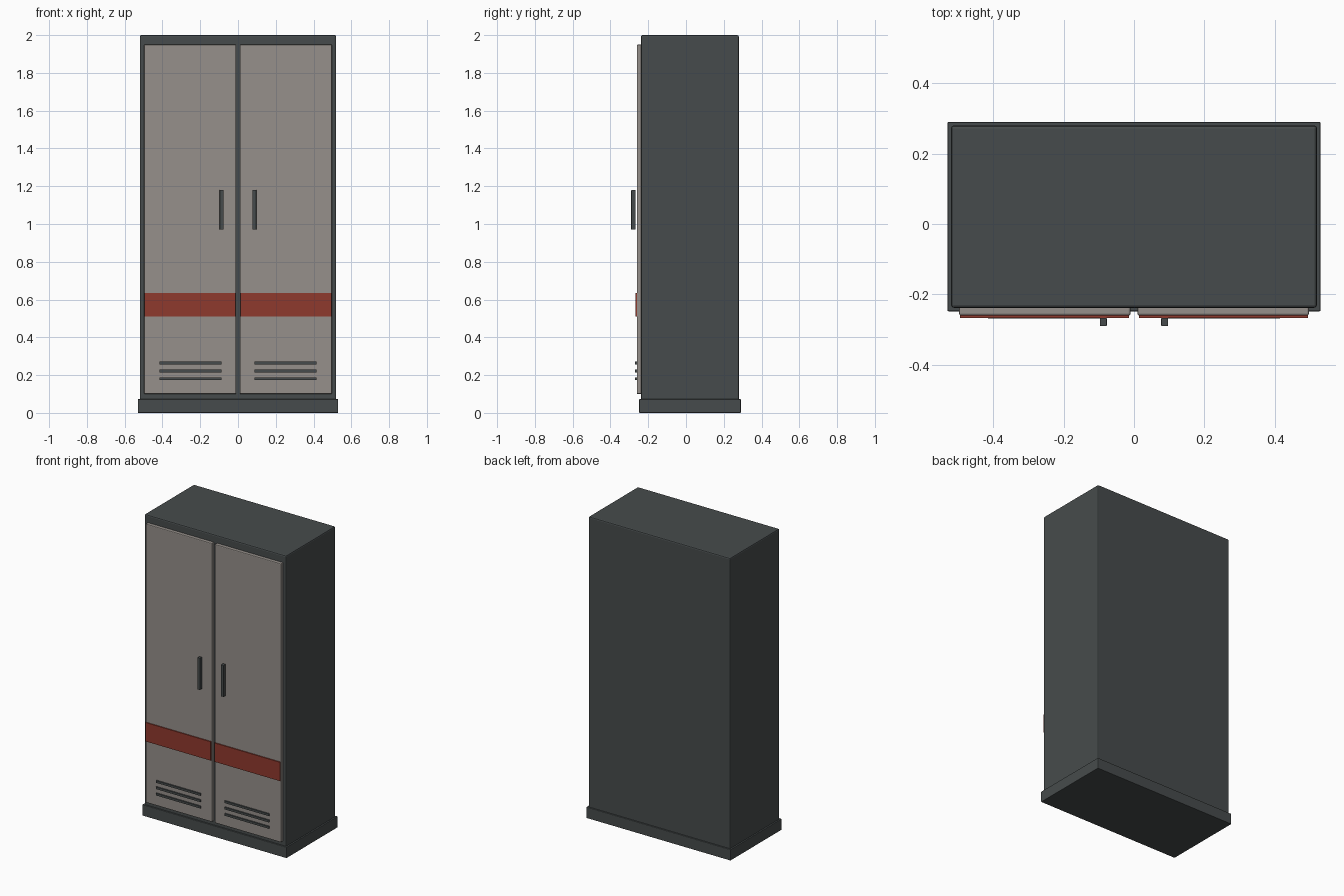
import bpy

cube = bpy.data.objects.get("Cube")
if cube:
    bpy.data.objects.remove(cube, do_unlink=True)


def material(name, rgb):
    m = bpy.data.materials.new(name)
    m.use_nodes = True
    m.diffuse_color = (*rgb, 1)
    bsdf = next(n for n in m.node_tree.nodes if n.type == "BSDF_PRINCIPLED")
    bsdf.inputs["Base Color"].default_value = (*rgb, 1)
    return m


DARK = material("dark slate", (0.062, 0.071, 0.072))
GREY = material("warm grey", (0.305, 0.279, 0.258))
RED = material("brick red", (0.275, 0.041, 0.026))


def box(name, xs, ys, zs, mat, bevel=0.0):
    """Box spanning the given ranges, with optional softened edges."""
    bpy.ops.mesh.primitive_cube_add(size=1)
    ob = bpy.context.object
    ob.name = name
    ob.location = [(a + b) / 2 for a, b in (xs, ys, zs)]
    ob.scale = [b - a for a, b in (xs, ys, zs)]
    bpy.ops.object.transform_apply(location=True, rotation=False, scale=True)
    ob.data.materials.append(mat)
    if bevel:
        mod = ob.modifiers.new("soft edges", "BEVEL")
        mod.width = bevel
        mod.segments = 2
    return ob


# Carcass and plinth
box("cabinet_body", (-0.52, 0.52), (-0.238, 0.28), (0.03, 2.0), DARK, 0.008)
box("plinth", (-0.53, 0.53), (-0.248, 0.29), (0, 0.073), DARK, 0.003)

# Both doors with their fittings, mirrored about the centre
for side, s in (("left", 1), ("right", -1)):
    def span(a, b):
        return tuple(sorted((s * a, s * b)))

    box(side + "_door", span(0.01, 0.497), (-0.26, -0.23), (0.1, 1.95), GREY, 0.005)
    box(side + "_stripe", span(0.014, 0.494), (-0.267, -0.258), (0.51, 0.635), RED)
    box(side + "_handle", span(0.077, 0.097), (-0.29, -0.267), (0.97, 1.18), DARK, 0.002)
    for i in range(3):
        z = 0.18 + i * 0.042
        box(f"{side}_vent_{i + 1}", span(0.088, 0.415), (-0.269, -0.26),
            (z - 0.007, z + 0.007), DARK)
